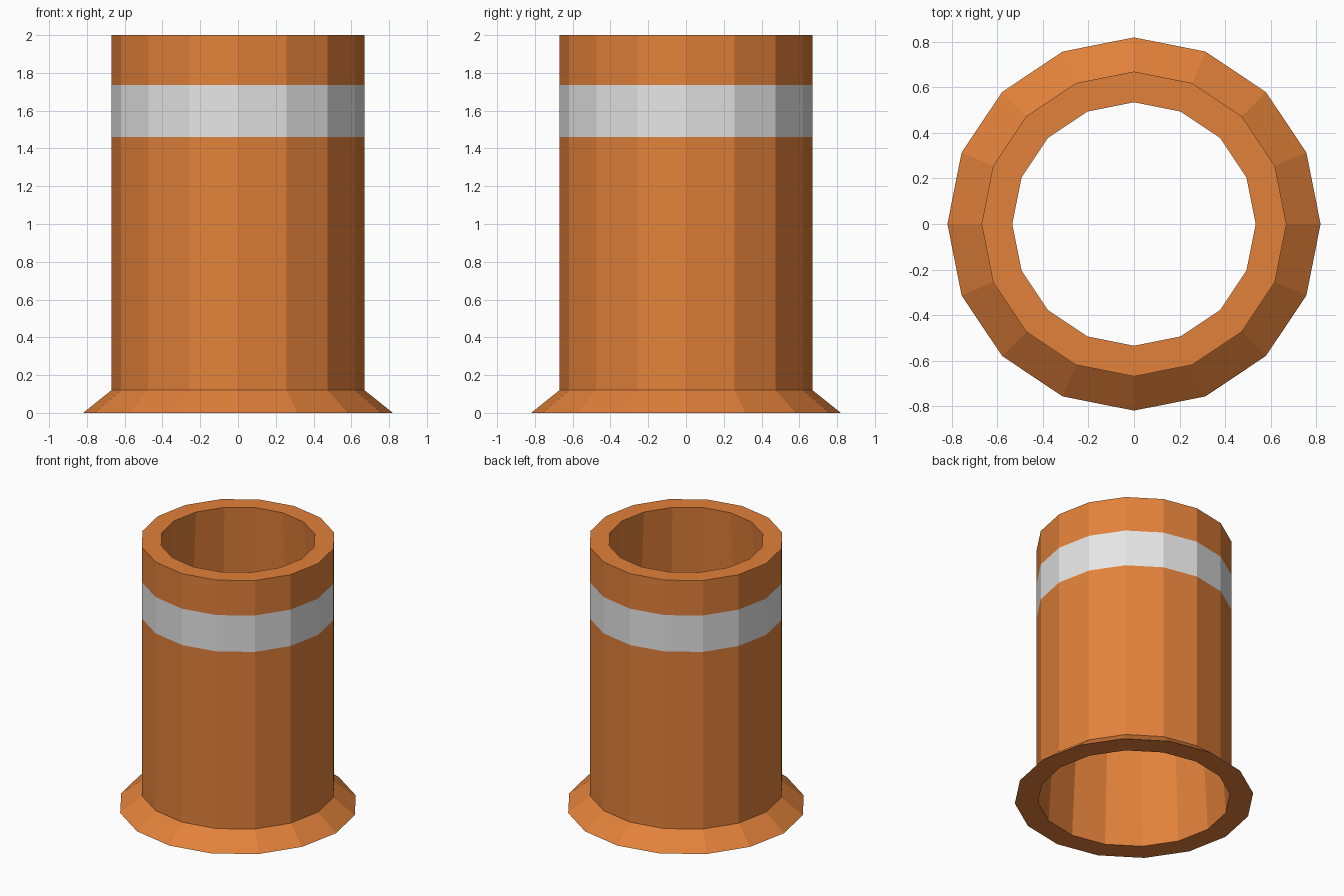
import bpy, bmesh, math

if "Cube" in bpy.data.objects:
    bpy.data.objects.remove(bpy.data.objects["Cube"])

SIDES = 16


def material(name, rgb):
    m = bpy.data.materials.new(name)
    m.diffuse_color = (*rgb, 1.0)
    m.use_nodes = True
    m.node_tree.nodes["Principled BSDF"].inputs["Base Color"].default_value = m.diffuse_color
    return m


# Closed wall section (radius, height): flared foot, straight outside,
# flat rim, and a bore that narrows towards the top
profile = [(0.66, 0.0), (0.82, 0.0), (0.67, 0.12), (0.67, 1.46),
           (0.67, 1.735), (0.67, 2.0), (0.535, 2.0)]

bm = bmesh.new()
rings = []
for r, z in profile:
    rings.append([bm.verts.new((r * math.cos(a), r * math.sin(a), z))
                  for a in (2 * math.pi * i / SIDES for i in range(SIDES))])

# Skin between neighbouring rings; the strip above ring 3 is the band
for k in range(len(rings)):
    a, b = rings[k], rings[(k + 1) % len(rings)]
    for i in range(SIDES):
        j = (i + 1) % SIDES
        f = bm.faces.new((a[i], a[j], b[j], b[i]))
        f.material_index = 1 if k == 3 else 0
bmesh.ops.recalc_face_normals(bm, faces=bm.faces[:])

mesh = bpy.data.meshes.new("hollow_barrel")
bm.to_mesh(mesh)
bm.free()
mesh.materials.append(material("orange", (0.76, 0.22, 0.043)))
mesh.materials.append(material("light grey band", (0.79, 0.79, 0.79)))
obj = bpy.data.objects.new("hollow_barrel", mesh)
bpy.context.collection.objects.link(obj)
